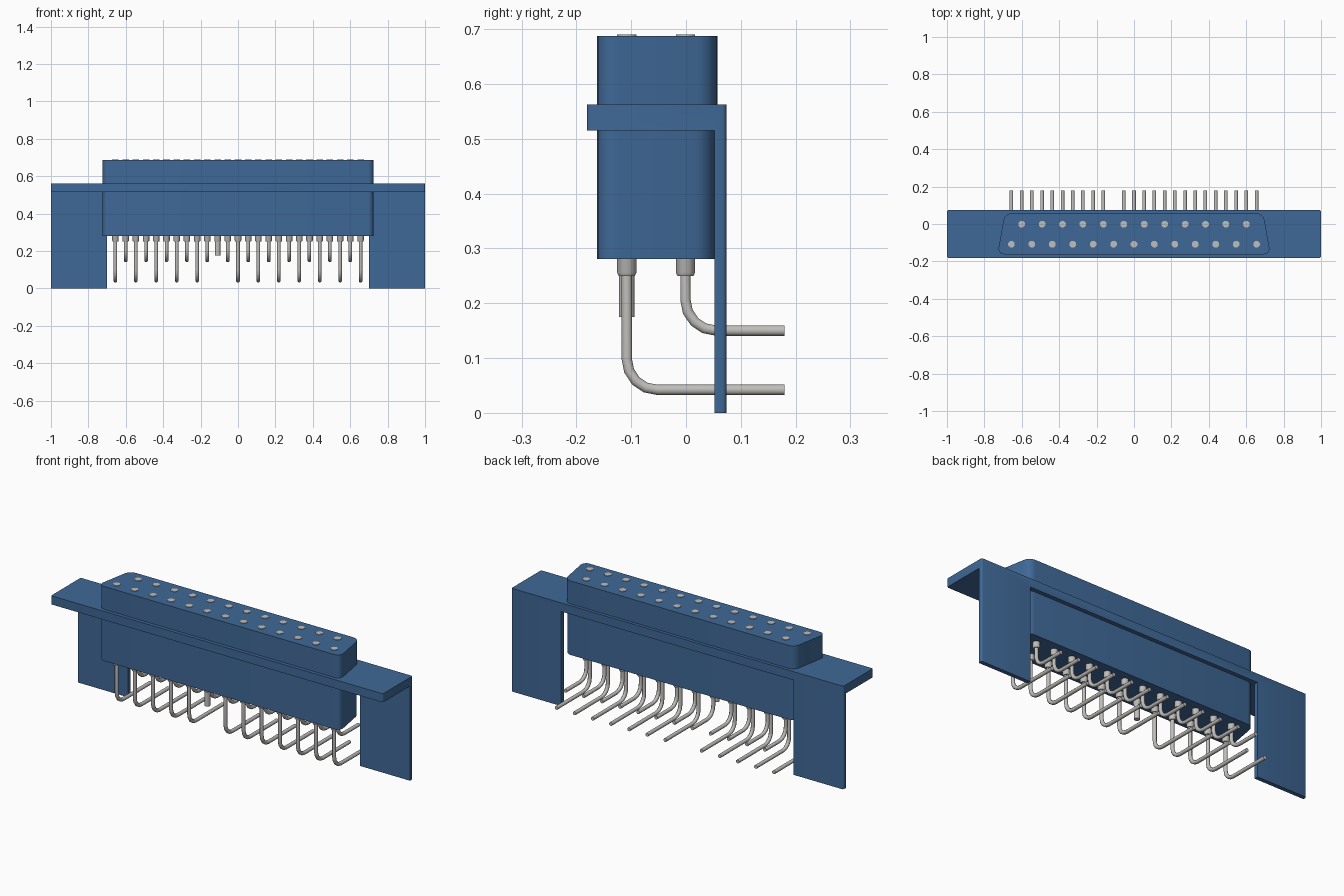
import bpy, bmesh, math
from mathutils import Vector

cube = bpy.data.objects.get("Cube")
if cube:
    bpy.data.objects.remove(cube)


def material(name, color, rough):
    m = bpy.data.materials.new(name)
    m.use_nodes = True
    m.diffuse_color = color
    bsdf = m.node_tree.nodes["Principled BSDF"]
    bsdf.inputs["Base Color"].default_value = color
    bsdf.inputs["Roughness"].default_value = rough
    return m


BLUE = material("blue plastic", (0.05, 0.14, 0.31, 1), 0.6)
GREY = material("grey metal", (0.53, 0.52, 0.50, 1), 0.5)


def add_object(name, mesh, mat=None):
    ob = bpy.data.objects.new(name, mesh)
    bpy.context.collection.objects.link(ob)
    if mat:
        mesh.materials.append(mat)
    return ob


def select(ob):
    bpy.ops.object.select_all(action='DESELECT')
    ob.select_set(True)
    bpy.context.view_layer.objects.active = ob


def smooth(ob):
    select(ob)
    bpy.ops.object.shade_smooth_by_angle(angle=math.radians(50))


def finish(bm, name):
    bmesh.ops.recalc_face_normals(bm, faces=bm.faces)
    mesh = bpy.data.meshes.new(name)
    bm.to_mesh(mesh)
    bm.free()
    return mesh


def prism(name, front, back, y0, y1, z0, z1, radius, segments, mat=BLUE):
    """Trapezoid block with rounded upright edges."""
    bm = bmesh.new()
    corners = [(-front, y0), (front, y0), (back, y1), (-back, y1)]
    base = bm.faces.new([bm.verts.new((x, y, z0)) for x, y in corners])
    top = bmesh.ops.extrude_face_region(bm, geom=[base])["geom"]
    for v in top:
        if isinstance(v, bmesh.types.BMVert):
            v.co.z = z1
    if radius:
        upright = [e for e in bm.edges
                   if abs(e.verts[0].co.z - e.verts[1].co.z) > 0.001]
        bmesh.ops.bevel(bm, geom=upright, offset=radius, segments=segments,
                        profile=0.5, affect='EDGES')
    return add_object(name, finish(bm, name), mat)


def cut(ob, cutter):
    mod = ob.modifiers.new("cut", 'BOOLEAN')
    mod.operation = 'DIFFERENCE'
    mod.solver = 'EXACT'
    mod.object = cutter
    select(ob)
    bpy.ops.object.modifier_apply(modifier=mod.name)
    bpy.data.objects.remove(cutter)


def sweep(name, path, sides=8):
    """Round bar along (y, z, heading, radius) stations; heading 0 is down."""
    bm = bmesh.new()
    rings = []
    for y, z, a, r in path:
        across = Vector((0, math.cos(a), math.sin(a)))
        ring = []
        for i in range(sides):
            t = math.tau * (i + 0.5) / sides
            p = Vector((math.cos(t) * r, y, z)) + across * math.sin(t) * r
            ring.append(bm.verts.new(p))
        rings.append(ring)
    for low, high in zip(rings, rings[1:]):
        for i in range(sides):
            j = (i + 1) % sides
            bm.faces.new((low[i], low[j], high[j], high[i]))
    bm.faces.new(rings[0])
    bm.faces.new(rings[-1])
    mesh = finish(bm, name)
    mesh.materials.append(GREY)
    return mesh


# Mounting bracket: flange on top, back plate cut away to two legs
bracket = prism("mounting_bracket", 1, 1, -0.181, 0.074, 0, 0.562, 0.008, 3)
cut(bracket, prism("front_cutter", 2, 2, -1, 0.052, -1, 0.515, 0, 1, None))
cut(bracket, prism("opening_cutter", 0.7, 0.7, -1, 1, -1, 0.515, 0, 1, None))
smooth(bracket)

# Connector body below and above the flange
smooth(prism("lower_body", 0.73, 0.692, -0.162, 0.052, 0.281, 0.52, 0.036, 5))
smooth(prism("upper_body", 0.73, 0.691, -0.162, 0.057, 0.555, 0.687, 0.036, 5))

# Contacts: cap, collar, then a wire bent towards the back
TOP, COLLAR, WIRE, BEND, END = 0.69, 0.019, 0.0102, 0.056, 0.18
head = [(0, TOP, 0, COLLAR), (0, 0.256, 0, COLLAR), (0, 0.25, 0, 0.016)]


def bent_pin(name, row_y, wire_z):
    path = list(head) + [(0, 0.25, 0, WIRE)]
    for i in range(5):
        a = math.pi / 2 * i / 4
        path.append((BEND * (1 - math.cos(a)),
                     wire_z + BEND * (1 - math.sin(a)), a, WIRE))
    path.append((END - row_y, wire_z, math.pi / 2, WIRE))
    return sweep(name, path)


PITCH = 0.1092
stub = sweep("short_contact", head + [(0, 0.25, 0, 0.0155), (0, 0.175, 0, 0.0155)])
for row, count, y, z in (("front", 13, -0.108, 0.042), ("back", 12, -0.001, 0.15)):
    pin = bent_pin(row + "_contact", y, z)
    for i in range(count):
        is_stub = row == "front" and i == 5
        ob = bpy.data.objects.new(f"{row}_contact_{i + 1}", stub if is_stub else pin)
        ob.location = ((i - (count - 1) / 2) * PITCH, y, 0)
        bpy.context.collection.objects.link(ob)
        if i == 0 or is_stub:
            smooth(ob)
